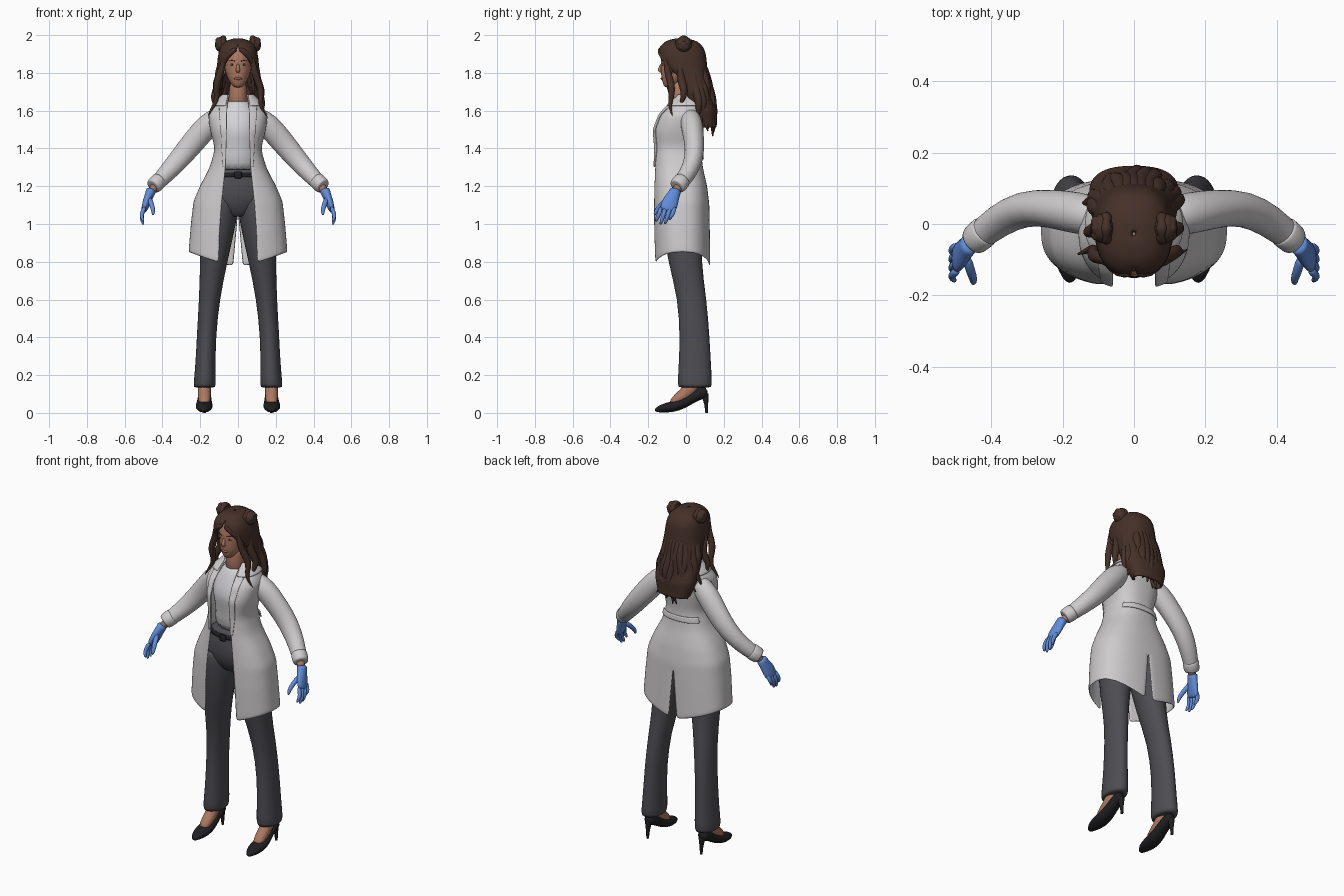
import bpy, bmesh, math, random
from mathutils import Vector, Matrix

random.seed(4)
if "Cube" in bpy.data.objects:
    bpy.data.objects.remove(bpy.data.objects["Cube"], do_unlink=True)

POWER = 0.8      # roundness of cloth and hair sections
SIDES = 16


def material(name, *rgb):
    mat = bpy.data.materials.new(name)
    mat.use_nodes = True
    colour = (*rgb, 1)
    mat.diffuse_color = colour
    mat.node_tree.nodes["Principled BSDF"].inputs["Base Color"].default_value = colour
    return mat


skin = material("skin", .42, .19, .12)
lip = material("lips", .33, .12, .09)
hair = material("brown hair", .06, .03, .022)
coat_white = material("coat white", .62, .6, .61)
shirt_white = material("shirt white", .66, .65, .67)
trouser = material("charcoal trousers", .075, .073, .085)
black = material("black leather", .014, .014, .016)
glove = material("blue glove", .12, .27, .72)
eye_white = material("eye white", .5, .42, .38)


def finish(name, bm, mat, mirror=False, thick=0, smooth=1):
    bmesh.ops.recalc_face_normals(bm, faces=bm.faces)
    mesh = bpy.data.meshes.new(name)
    bm.to_mesh(mesh)
    bm.free()
    for face in mesh.polygons:
        face.use_smooth = True
    mesh.materials.append(mat)
    obj = bpy.data.objects.new(name, mesh)
    bpy.context.collection.objects.link(obj)
    if mirror:
        obj.modifiers.new("mirror", "MIRROR")
    if thick:
        solid = obj.modifiers.new("thickness", "SOLIDIFY")
        solid.thickness = thick
        solid.offset = 0
    if smooth:
        obj.modifiers.new("smooth", "SUBSURF").levels = smooth
        obj.modifiers["smooth"].render_levels = smooth
    return obj


def skin_rings(bm, rings, closed):
    loops = [[bm.verts.new(p) for p in ring] for ring in rings]
    count = len(loops[0])
    for low, high in zip(loops, loops[1:]):
        for i in range(count if closed else count - 1):
            j = (i + 1) % count
            bm.faces.new((low[i], low[j], high[j], high[i]))
    return loops


def loft(name, rows, mat, mirror=False, flat=False, hard=False, sides=SIDES):
    """Rows are x, y, z, depth radius, width radius; flat keeps rings level."""
    points = [Vector(r[:3]) for r in rows]
    rings = []
    for i, row in enumerate(rows):
        along = points[min(i + 1, len(rows) - 1)] - points[max(i - 1, 0)]
        along = Vector((0, 0, 1)) if flat else along.normalized()
        u = along.cross(Vector((1, 0, 0))).normalized()
        v = along.cross(u)
        grow = 1.03

        def ring(k):
            turns = [math.tau * s / sides for s in range(sides)]
            return [points[i] + k * (u * math.cos(t) * row[3] + v * math.sin(t) * row[-1])
                    for t in turns]
        if hard and i == 0:
            rings.append(ring(.9))
        rings.append(ring(grow))
        if hard and i == len(rows) - 1:
            rings.append(ring(.9))
    bm = bmesh.new()
    loops = skin_rings(bm, rings, True)
    bm.faces.new(loops[0])
    bm.faces.new(loops[-1])
    return finish(name, bm, mat, mirror)


def ball(name, centre, size, mat, mirror=False):
    bm = bmesh.new()
    place = Matrix.Translation(centre) @ Matrix.Diagonal((*size, 1))
    bmesh.ops.create_uvsphere(bm, u_segments=SIDES, v_segments=10, radius=1, matrix=place)
    return finish(name, bm, mat, mirror, smooth=0)


def section(rows, z):
    for a, b in zip(rows, rows[1:]):
        if z >= b[0]:
            break
    t = min(1, max(0, (a[0] - z) / (a[0] - b[0])))
    return [p + (q - p) * t for p, q in zip(a[1:], b[1:])]


def angle(x, width):
    return math.asin(min(1, max(0, x / width)) ** (1 / POWER))


def sheet(name, rows, mat, top, bottom, span, off=0, thick=.008, hem=0, steps=20, columns=14):
    """Half shell swept from front (angle 0) to back (pi), then mirrored.
    Rows are z, half width, front y, back y, front opening."""
    rings = []
    for s in range(steps + 1):
        z = top + (bottom - top) * s / steps
        width, front, back, opening = section(rows, z)
        start, end = span(z, width, opening)
        lift = hem * min(1, max(0, (1.2 - z) / .4))
        ring = []
        for c in range(columns + 1):
            a = start + (end - start) * c / columns
            sx, cs = max(0, math.sin(a)), math.cos(a)
            reach = (back - front) / 2 + off
            y = (front + back) / 2 - reach * math.copysign(abs(cs) ** POWER, cs)
            x = (width + off) * sx ** POWER
            ring.append((x if x > .0005 else 0, y, z + lift * sx))
        rings.append(ring)
    bm = bmesh.new()
    skin_rings(bm, rings, False)
    return finish(name, bm, mat, True, thick)


# Coat with front opening, back vent, lapels, collar and half belt
coat_rows = [(1.68, .07, -.04, .065, .045), (1.64, .115, -.085, .085, .055),
             (1.58, .155, -.14, .095, .06), (1.5, .145, -.172, .09, .06),
             (1.4, .118, -.168, .075, .062), (1.3, .145, -.168, .085, .065),
             (1.2, .198, -.17, .108, .075), (1.1, .232, -.172, .12, .085),
             (.95, .246, -.172, .123, .095), (.77, .258, -.166, .126, .1)]
sheet("coat", coat_rows, coat_white, 1.68, .77,
      lambda z, w, o: (angle(o, w), math.pi - angle(max(0, 1.04 - z) * .09, w)),
      hem=.08, steps=28, columns=20)
sheet("lapels", coat_rows, coat_white, 1.67, 1.3,
      lambda z, w, o: (angle(o - .004, w), angle(o + .012 + max(0, z - 1.3) * .08, w)),
      off=.008, thick=.006, columns=4)
sheet("collar", coat_rows, coat_white, 1.685, 1.625,
      lambda z, w, o: (angle(o, w), math.pi), off=.012, steps=5)
sheet("half_belt", coat_rows, coat_white, 1.375, 1.34,
      lambda z, w, o: (2.2, math.pi), off=.01, steps=3)

# Sleeves with turned cuffs
loft("sleeves", [(.1, .02, 1.57, .05, .05), (.155, .03, 1.53, .06, .064),
                 (.235, .045, 1.435, .052, .062), (.31, .045, 1.345, .05, .056),
                 (.38, .01, 1.265, .045, .047), (.44, -.04, 1.205, .04, .038)],
     coat_white, True, hard=True)
loft("cuffs", [(.415, -.018, 1.232, .046, .045), (.45, -.048, 1.198, .044, .042)],
     coat_white, True, hard=True)

# Shirt
loft("shirt", [(0, -.03, 1.265, .095, .125), (0, -.035, 1.38, .085, .1),
               (0, -.035, 1.45, .1, .112), (0, -.035, 1.51, .11, .122),
               (0, -.02, 1.59, .09, .115), (0, -.018, 1.64, .068, .065),
               (0, -.02, 1.655, .055, .052)], shirt_white, flat=True)

# Trousers and belt
loft("trouser_seat", [(0, -.02, 1.04, .075, .09), (0, -.028, 1.12, .118, .185),
                      (0, -.03, 1.2, .11, .165), (0, -.03, 1.29, .1, .128)],
     trouser, flat=True, hard=True)
loft("trouser_legs", [(.177, .047, .135, .092, .06), (.172, .047, .25, .085, .053),
                      (.168, .046, .4, .078, .05), (.152, .034, .6, .075, .054),
                      (.128, -.008, .8, .086, .071), (.107, -.02, 1, .108, .096),
                      (.09, -.025, 1.14, .11, .1)], trouser, True, flat=True, hard=True)
loft("belt", [(0, -.03, 1.245, .11, .15), (0, -.03, 1.275, .107, .14)],
     black, flat=True, hard=True)
loft("buckle", [(0, -.145, 1.242, .008, .022), (0, -.141, 1.278, .008, .022)],
     black, flat=True, hard=True, sides=8)

# Feet and heeled shoes
loft("feet", [(.178, -.085, .045, .016, .026), (.178, -.035, .08, .032, .034),
              (.178, .03, .12, .042, .034), (.178, .05, .22, .04, .034)], skin, True)
loft("shoes", [(.18, -.166, .012, .008, .008), (.18, -.135, .023, .021, .032),
               (.18, -.075, .031, .03, .047), (.178, -.015, .047, .026, .042),
               (.177, .035, .083, .028, .034), (.177, .085, .108, .034, .034),
               (.177, .115, .115, .028, .02)], black, True)
loft("shoe_heels", [(.177, .1, .1, .022, .022), (.177, .108, .045, .009, .009),
                    (.177, .109, 0, .008, .008)], black, True, hard=True, sides=10)

# Wrists and gloved hands
loft("wrists", [(.43, -.03, 1.215, .026, .026), (.465, -.062, 1.16, .024, .022)], skin, True)
loft("glove_palms", [(.457, -.053, 1.185, .033, .03), (.465, -.06, 1.165, .029, .024),
                     (.48, -.08, 1.125, .042, .022), (.494, -.095, 1.085, .044, .018),
                     (.5, -.1, 1.065, .035, .012)], glove, True)
for i, tip in enumerate((1.012, .995, .998, 1.02)):
    y = i * .024
    loft(f"glove_finger_{i + 1}", [(.492, y - .13, 1.095, .012, .013),
                                   (.512, y - .143, 1.05, .012, .012),
                                   (.508, y - .153, tip + .02, .01, .01),
                                   (.5, y - .16, tip, .006, .006)], glove, True, sides=8)
loft("glove_thumbs", [(.472, -.085, 1.14, .017, .016), (.456, -.135, 1.1, .014, .014),
                      (.448, -.158, 1.07, .012, .012), (.45, -.168, 1.045, .006, .006)],
     glove, True, sides=8)

# Neck, head and face
loft("neck", [(0, -.015, 1.6, .06, .06), (0, -.03, 1.67, .05, .046),
              (0, -.035, 1.78, .05, .046)], skin, flat=True)
loft("head", [(0, -.09, 1.722, .022, .018), (0, -.08, 1.737, .04, .034),
              (0, -.066, 1.77, .064, .055), (0, -.05, 1.81, .082, .068),
              (0, -.042, 1.86, .091, .073), (0, -.036, 1.91, .092, .072),
              (0, -.03, 1.95, .07, .055), (0, -.03, 1.965, .03, .025)], skin, flat=True)
loft("nose", [(0, -.127, 1.852, .006, .007), (0, -.14, 1.822, .009, .01),
              (0, -.143, 1.812, .011, .014), (0, -.125, 1.803, .005, .01)], skin, sides=8)
ball("mouth", (0, -.127, 1.77), (.021, .007, .007), lip)
ball("ears", (.074, -.03, 1.82), (.01, .018, .03), skin, True)
ball("eyes", (.03, -.12, 1.844), (.013, .007, .005), eye_white, True)
ball("irises", (.03, -.125, 1.844), (.005, .003, .005), hair, True)
loft("eyebrows", [(.014, -.131, 1.862, .003, .003), (.032, -.126, 1.867, .003, .003),
                  (.05, -.11, 1.862, .002, .002)], hair, True, sides=6)

# Main hair shell, open around the face
hair_rows = [(1.98, .002, -.03, -.026, 0), (1.972, .05, -.09, .04, 0),
             (1.94, .085, -.13, .08, 0), (1.91, .095, -.142, .095, .012),
             (1.88, .1, -.142, .1, .06), (1.83, .104, -.12, .105, .08),
             (1.78, .106, -.06, .107, .085), (1.7, .115, -.02, .125, .09),
             (1.6, .118, .03, .155, .09), (1.5, .085, .08, .155, .06)]
sheet("hair", hair_rows, hair, 1.98, 1.51,
      lambda z, w, o: (angle(o, w), math.pi), thick=.016, steps=34)


def lock(name, start, end, radius, phase):
    """A tapered, wavy strand."""
    rows, steps = [], 12
    for s in range(steps + 1):
        t = s / steps
        p = Vector(start).lerp(Vector(end), t)
        sway = .014 * t * math.sin(t * 11 + phase)
        thin = radius * (.35 + 1.3 * t * (1 - t) * 2) * (1 - .7 * t ** 3)
        rows.append((p.x + sway, p.y + .7 * sway + .012 * math.sin(t * math.pi), p.z, thin, thin))
    loft(name, rows, hair, sides=8)


# Wavy locks down the back and beside the face
for i in range(13):
    a = math.pi * (.08 + .84 * i / 12)
    c, s = math.cos(a), math.sin(a)
    lock(f"back_lock_{i + 1}", (.085 * c, .09 * s, 1.86),
         (.135 * c, .04 + .11 * s, 1.57 - .09 * s + random.uniform(-.03, .03)),
         .03, random.uniform(0, 6))
for side in (-1, 1):
    lock(f"face_lock_{side}", (side * .07, -.115, 1.9), (side * .145, -.075, 1.57), .022, 1 + side)
    lock(f"side_lock_{side}", (side * .09, -.04, 1.87), (side * .13, -.02, 1.6), .025, 2 - side)
    loft(f"fringe_{side}", [(side * .005, -.138, 1.93, .014, .014),
                            (side * .045, -.137, 1.905, .016, .016),
                            (side * .078, -.105, 1.86, .014, .014),
                            (side * .095, -.07, 1.79, .01, .01)], hair, sides=8)

# Twin buns: a core wrapped in two coils
ball("bun_cores", (.088, -.012, 1.95), (.034, .042, .042), hair, True)
for k, (shift, size) in enumerate(((-.012, .031), (.014, .02))):
    bm = bmesh.new()
    rings = []
    for i in range(20):
        t = math.tau * i / 20
        hub = Vector((.09 + shift, -.012 + size * math.cos(t), 1.952 + size * math.sin(t)))
        out = Vector((0, math.cos(t), math.sin(t)))
        fat = .016 + .003 * math.sin(5 * t)
        rings.append([hub + fat * (out * math.cos(q) + Vector((math.sin(q), 0, 0)))
                      for q in (math.tau * j / 8 for j in range(8))])
    skin_rings(bm, rings + rings[:1], True)
    bmesh.ops.remove_doubles(bm, verts=bm.verts, dist=.0001)
    finish(f"bun_coil_{k + 1}", bm, hair, True)
